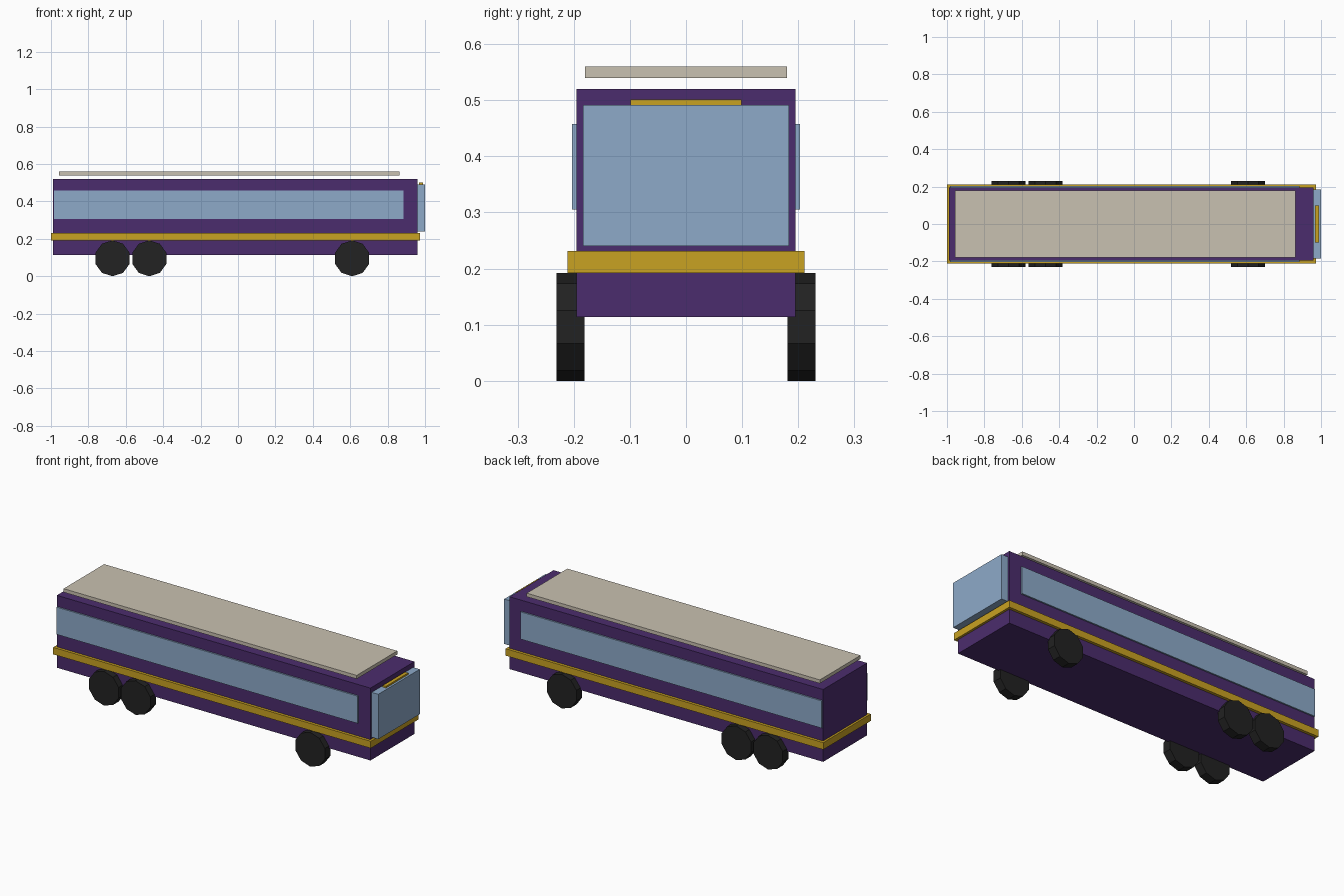
import bpy, math
from mathutils import Matrix

cube = bpy.data.objects.get("Cube")
if cube:
    bpy.data.objects.remove(cube, do_unlink=True)


def material(name, rgb):
    # sRGB bytes to linear colour
    linear = [((c / 255 + 0.055) / 1.055) ** 2.4 for c in rgb]
    mat = bpy.data.materials.new(name)
    mat.use_nodes = True
    mat.diffuse_color = (*linear, 1)
    mat.node_tree.nodes["Principled BSDF"].inputs["Base Color"].default_value = (*linear, 1)
    return mat


purple = material("purple paint", (75, 44, 109))
gold = material("gold trim", (201, 162, 34))
cream = material("cream roof", (201, 193, 177))
glass = material("blue glass", (141, 170, 201))
rubber = material("black rubber", (34, 34, 34))


def box(name, mat, x, y, z):
    """Box between the low and high limits on each axis."""
    limits = (x, y, z)
    bpy.ops.mesh.primitive_cube_add(size=1)
    ob = bpy.context.object
    ob.name = name
    scale = Matrix.Diagonal([hi - lo for lo, hi in limits] + [1])
    ob.data.transform(scale)
    ob.location = [(lo + hi) / 2 for lo, hi in limits]
    ob.data.materials.append(mat)
    return ob


def wheel(name, x, y, radius=0.096, width=0.05):
    """Ten-sided wheel with a corner touching the ground."""
    bpy.ops.mesh.primitive_cylinder_add(vertices=10, radius=radius, depth=width)
    ob = bpy.context.object
    ob.name = name
    ob.data.transform(Matrix.Rotation(math.pi / 2, 4, 'X'))
    ob.location = (x, y, radius)
    ob.data.materials.append(rubber)


# Body shell, belt trim and raised roof panel
box("body", purple, (-0.988, 0.959), (-0.195, 0.195), (0.114, 0.52))
box("belt_trim", gold, (-1.0, 0.972), (-0.211, 0.211), (0.192, 0.231))
box("roof_panel", cream, (-0.957, 0.863), (-0.18, 0.18), (0.54, 0.56))

# Windscreen with the destination strip above it
box("windscreen", glass, (0.959, 1.0), (-0.184, 0.184), (0.24, 0.492))
box("destination_strip", gold, (0.968, 0.988), (-0.099, 0.099), (0.491, 0.501))

# Side windows and wheels on both sides
for side, s in (("left", 1), ("right", -1)):
    y = sorted((s * 0.194, s * 0.203))
    box(side + "_window", glass, (-0.984, 0.885), y, (0.305, 0.458))
    for part, x in (("front", 0.61), ("middle", -0.474), ("rear", -0.671)):
        wheel(f"{side}_{part}_wheel", x, s * 0.206)
